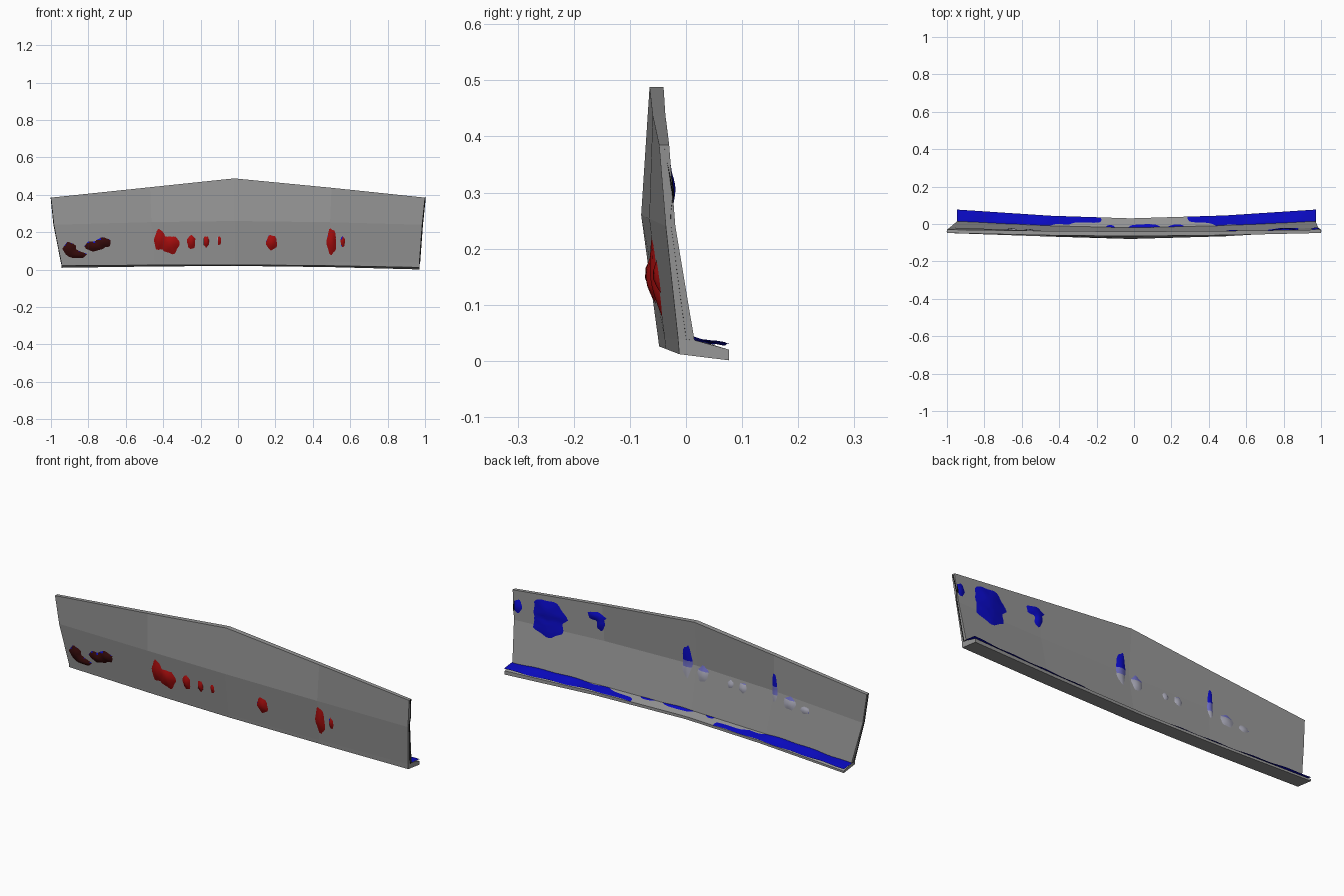
import bpy, bmesh, math
from mathutils import Vector

if "Cube" in bpy.data.objects:
    bpy.data.objects.remove(bpy.data.objects["Cube"])

STATIONS = (-1.0, -0.47, -0.02, 0.5, 1.0)


def mix(a, b, t):
    return a + (b - a) * t


def station(u):
    """Closed 9-point section: front face down, under the lip, back face up."""
    s, a = abs(u) ** 1.6, abs(u)
    bottom = 0.97 if u > 0 else 0.945       # bottom edge is a little shorter
    drop = 0.0 if u > 0 else 0.009
    xt, xm, xb = u, u * 0.985, u * bottom
    zt, zm = mix(0.49, 0.385, a), mix(0.26, 0.24, s)
    return [Vector(p) for p in (
        (xt, mix(-0.065, -0.048, s), zt),
        (xm, mix(-0.080, -0.036, s), zm),
        (xb, mix(-0.050, -0.014, s), mix(0.042, 0.038, s)),
        (xb, mix(-0.048, -0.012, s), mix(0.026, 0.012, s) + drop * s),
        (xb, mix(0.030, 0.077, s), mix(0.020, 0.001, s) + drop * s),
        (xb, mix(0.030, 0.077, s), mix(0.034, 0.020, s)),
        (xb, mix(-0.020, 0.015, s), mix(0.045, 0.037, s)),
        (xm, mix(-0.058, -0.019, s), zm),
        (xt, mix(-0.040, -0.030, s), zt))]


SECTIONS = [station(u) for u in STATIONS]


def section(u):
    i = max(k for k in range(4) if k == 0 or STATIONS[k] <= u)
    t = (u - STATIONS[i]) / (STATIONS[i + 1] - STATIONS[i])
    return [a.lerp(b, t) for a, b in zip(SECTIONS[i], SECTIONS[i + 1])]


def finish(bm, name, materials):
    mesh = bpy.data.meshes.new(name)
    bm.to_mesh(mesh)
    bm.free()
    obj = bpy.data.objects.new(name, mesh)
    bpy.context.collection.objects.link(obj)
    for m in materials:
        mesh.materials.append(m)


def material(name, *colour):
    m = bpy.data.materials.new(name)
    m.diffuse_color = (*colour, 1)
    m.use_nodes = True
    m.node_tree.nodes["Principled BSDF"].inputs["Base Color"].default_value = m.diffuse_color
    return m


# Low-poly outer panel with its bottom lip
bm = bmesh.new()
rings = [[bm.verts.new(p) for p in sec] for sec in SECTIONS]
for a, b in zip(rings, rings[1:]):
    for k in range(9):
        n = (k + 1) % 9
        bm.faces.new((a[k], a[n], b[n], b[k]))
for ring in (rings[0], rings[-1]):
    bm.faces.new((ring[0], ring[1], ring[7], ring[8]))
    bm.faces.new((ring[1], ring[2], ring[6], ring[7]))
    bm.faces.new(ring[2:7])
bmesh.ops.recalc_face_normals(bm, faces=bm.faces)
finish(bm, "outer_panel", [material("dark_grey", 0.31, 0.31, 0.31)])

# Dents of the inner sheet that show through: x, z, half width, half height
FRONT_DENTS = [(-0.90, 0.11, .035, .035), (-0.86, 0.08, .05, .018),
               (-0.72, 0.145, .04, .025), (-0.77, 0.125, .05, .025),
               (-0.42, 0.16, .035, .055), (-0.36, 0.14, .045, .055),
               (-0.25, 0.15, .022, .04), (-0.17, 0.15, .015, .03),
               (-0.10, 0.16, .012, .03), (0.18, 0.145, .03, .04),
               (0.50, 0.15, .025, .07), (0.56, 0.15, .012, .03)]
BACK_DENTS = [(0.97, 0.31, .025, .035), (0.80, 0.32, .075, .06),
              (0.80, 0.25, .09, .055), (0.53, 0.37, .055, .025),
              (0.51, 0.34, .025, .045), (0.03, 0.27, .03, .09),
              (-0.06, 0.23, .035, .045), (-0.22, 0.22, .02, .025),
              (-0.29, 0.22, .03, .03), (-0.36, 0.21, .02, .025),
              (-0.47, 0.26, .018, .10), (-0.56, 0.22, .04, .035),
              (-0.65, 0.21, .03, .02)]
BLUE, RED, DARK, BLACK, MID, PALE = range(6)


def bump(dents, x, z):
    def fall(cx, cz, w, h):
        dx, dz = (x - cx) / w, (z - cz) / h
        ragged = 1 + 0.18 * math.sin(5 * math.atan2(dz, dx) + 40 * cx)
        return math.exp(-0.693 * (dx * dx + dz * dz) * ragged)
    return max(fall(*d) for d in dents)


def ladder(pts, v):
    """Point along a three-point line."""
    return pts[0].lerp(pts[1], v * 2) if v < 0.5 else pts[1].lerp(pts[2], v * 2 - 1)


def tint(u, z, dent):
    """Colour of the wall sheet: red dents in front, blue fading to pale behind."""
    if abs(u) > 0.985:
        return BLACK
    if dent > 0.3:
        return RED if u > -0.6 else DARK
    if -0.7 < u < 0.1 and z < 0.29:
        return MID if z > 0.25 else PALE
    return BLUE


# Wavy inner sheet following the wall and the lip
NX, WALL, LIP = 180, 28, 5
bm = bmesh.new()
grid, tags = [], []
for i in range(NX + 1):
    u = -1.002 + 2.006 * i / NX
    s = section(u)
    col, tag = [], []
    for j in range(WALL + 1):
        v = j / WALL
        front, back = ladder(s[0:3], v), ladder(s[8:5:-1], v)
        f, b = bump(FRONT_DENTS, front.x, front.z), bump(BACK_DENTS, front.x, front.z)
        col.append(bm.verts.new(front.lerp(back, 0.5 - f + 0.85 * b)))
        tag.append(tint(u, front.z, f))
    ends = min(1, max(0, (abs(u) - 0.3) / 0.4))
    wave = 0.005 * math.sin(9 * u + 1) + 0.003 * math.sin(31 * u)
    for j in range(LIP):
        v = j / (LIP - 1)
        p = s[6].lerp(s[5], v)
        p.z += mix(-0.001, 0.008, ends) * (0.4 + 0.6 * v) + wave * 0.6 * math.sin(2 + 3 * v)
        col.append(bm.verts.new(p))
        tag.append(BLUE)
    grid.append(col)
    tags.append(tag)
for i in range(NX):
    a, b = grid[i], grid[i + 1]
    for k in range(len(a) - 1):
        face = bm.faces.new((a[k], a[k + 1], b[k + 1], b[k]))
        face.material_index = tags[i][k]
        face.smooth = True
finish(bm, "inner_sheet", [
    material("blue", 0.003, 0.003, 0.55), material("red", 0.38, 0.004, 0.004),
    material("dark_red", 0.035, 0.003, 0.003), material("black", 0.003, 0.003, 0.003),
    material("pale_blue", 0.16, 0.16, 0.55), material("pale_grey", 0.38, 0.38, 0.46)])
